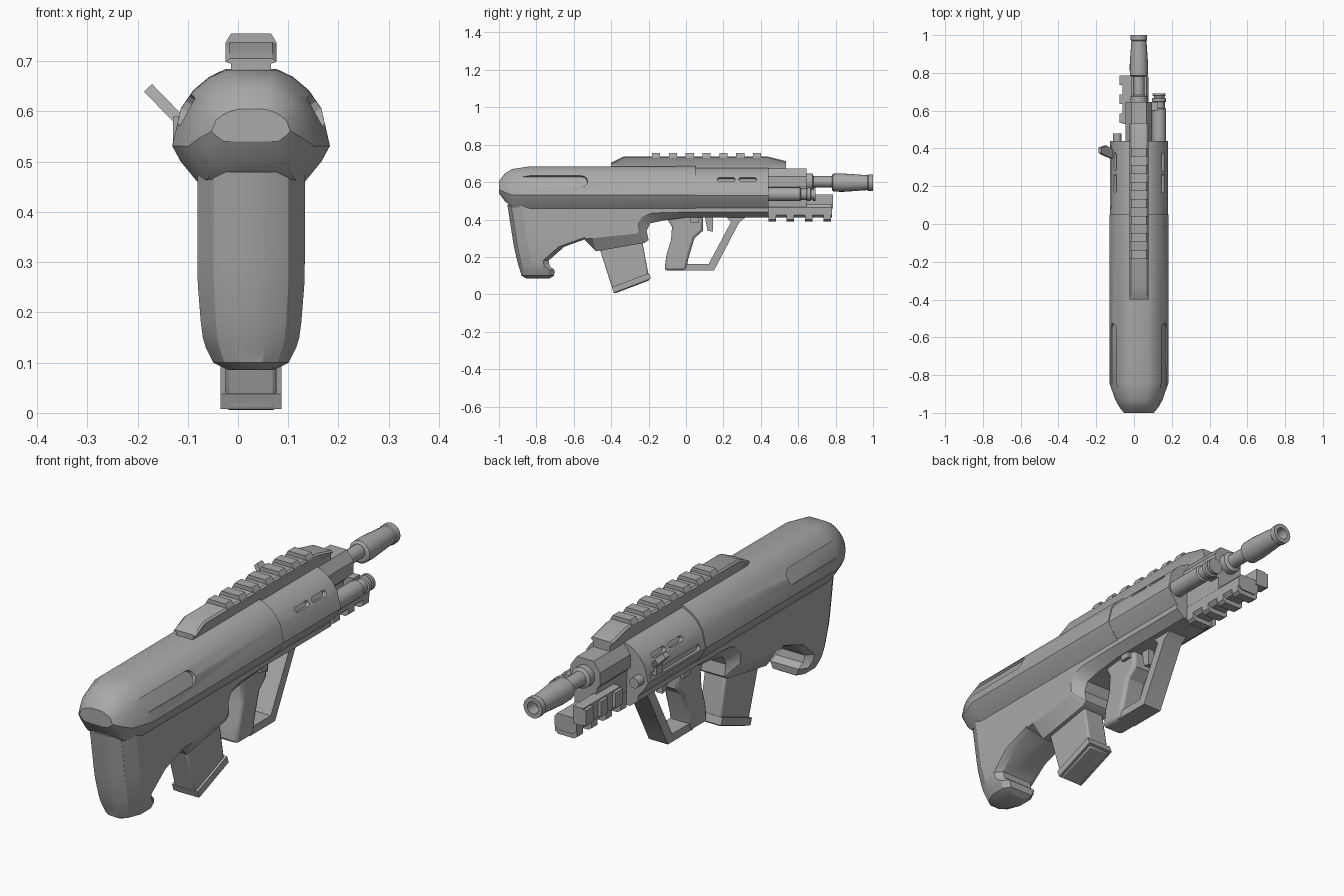
import bpy, bmesh, math
from mathutils import Vector, Matrix

if "Cube" in bpy.data.objects:
    bpy.data.objects.remove(bpy.data.objects["Cube"])

CX = 0.026  # the body sits slightly to the left, the side handle balances it

grey = bpy.data.materials.new("mid grey")
grey.use_nodes = True
grey.diffuse_color = (0.4, 0.4, 0.4, 1)
grey.node_tree.nodes["Principled BSDF"].inputs["Base Color"].default_value = (0.4, 0.4, 0.4, 1)


def finish(obj, angle=28):
    obj.data.polygons.foreach_set("use_smooth", [True] * len(obj.data.polygons))
    obj.data.set_sharp_from_angle(angle=math.radians(angle))


def loft(name, rings, angle=28):
    """Skin a closed solid through rings of equal point count."""
    bm = bmesh.new()
    loops = [[bm.verts.new(p) for p in ring] for ring in rings]
    n = len(loops[0])
    for a, b in zip(loops, loops[1:]):
        for i in range(n):
            j = (i + 1) % n
            bm.faces.new((a[i], a[j], b[j], b[i]))
    bm.faces.new(loops[0])
    bm.faces.new(loops[-1])
    bmesh.ops.recalc_face_normals(bm, faces=bm.faces)
    mesh = bpy.data.meshes.new(name)
    bm.to_mesh(mesh)
    bm.free()
    mesh.materials.append(grey)
    obj = bpy.data.objects.new(name, mesh)
    bpy.context.collection.objects.link(obj)
    obj.location.x = CX
    finish(obj, angle)
    return obj


def plate(name, outline, half, x=0, bevel=0):
    """Side outline in (y, z), extruded across x."""
    obj = loft(name, [[(x + s * half, y, z) for y, z in outline] for s in (-1, 1)])
    if bevel:
        mod = obj.modifiers.new("edge", "BEVEL")
        mod.width, mod.segments, mod.angle_limit = bevel, 2, math.radians(50)
    return obj


def box(name, x0, x1, y0, y1, z0, z1):
    return plate(name, [(y0, z0), (y1, z0), (y1, z1), (y0, z1)], (x1 - x0) / 2, (x0 + x1) / 2)


def bar(name, half_section, y0, y1):
    """Mirrored (x, z) section run along y."""
    sec = half_section + [(-x, z) for x, z in reversed(half_section)]
    return loft(name, [[(x, y, z) for x, z in sec] for y in (y0, y1)])


def turned(name, x, z, profile, sides=20):
    """Round part about a y axis; profile holds (y, radius)."""
    turn = [2 * math.pi * i / sides for i in range(sides)]
    return loft(name, [[(x + r * math.cos(t), y, z + r * math.sin(t)) for t in turn]
                       for y, r in profile])


def pocket(side, x, z, tilt, y0, y1, radius, depth):
    """Cutter: a slot with round ends lying in a tilted side face."""
    out = Vector((math.cos(tilt), 0, math.sin(tilt)))
    up = Vector((-math.sin(tilt), 0, math.cos(tilt)))
    rings = []
    for d, grow in ((-depth, 0.8), (0.08, 1.2)):
        ring = []
        for i in range(14):
            t = math.pi * (i if i < 7 else i - 1) / 6 - math.pi / 2
            y = (y1 - radius if i < 7 else y0 + radius) + math.cos(t) * radius * grow
            p = Vector((x, y, z)) + up * math.sin(t) * radius * grow + out * d
            ring.append((p.x * side, p.y, p.z))
        rings.append(ring)
    return loft("slot_cutter", rings)


def carve(obj, cutters):
    for c in cutters:
        mod = obj.modifiers.new("cut", "BOOLEAN")
        mod.operation, mod.object, mod.solver = "DIFFERENCE", c, "EXACT"
    bpy.context.view_layer.update()
    done = obj.evaluated_get(bpy.context.evaluated_depsgraph_get())
    mesh = bpy.data.meshes.new_from_object(done)
    obj.modifiers.clear()
    obj.data = mesh
    for c in cutters:
        bpy.data.objects.remove(c)
    finish(obj)


# Upper shell: one rounded section, scaled towards the butt
SHELL = [(0.05, 1), (0.083, 0.93), (0.115, 0.81), (0.14, 0.65),
         (0.157, 0.32), (0.14, 0.18), (0.107, 0)]


def shell_ring(y, wide, top, low):
    half = [(x * wide, y, low + k * (top - low)) for x, k in SHELL]
    return half + [(-x, y, z) for x, y, z in reversed(half)]


shell = loft("upper_shell", [shell_ring(*s) for s in (
    (-1, 0.5, 0.605, 0.54), (-0.97, 0.66, 0.645, 0.5), (-0.93, 0.8, 0.67, 0.465),
    (-0.84, 1, 0.683, 0.46), (0.05, 1, 0.685, 0.46))])
carve(shell, [pocket(s, 0.137, 0.605, 0.5, -0.91, -0.52, 0.04, 0.012) for s in (-1, 1)])

fore = loft("fore_shell", [shell_ring(y, 0.98, 0.675, 0.46) for y in (0.045, 0.44)])
vents = [pocket(s, 0.137, 0.62, 0.45, y, y + 0.1, 0.013, 0.03)
         for s in (-1, 1) for y in (0.165, 0.28)]
vents.append(pocket(-1, 0.155, 0.55, 0.2, 0.08, 0.42, 0.014, 0.02))
carve(fore, vents)

# Butt: level slices of (height, back, front, half width)
butt = []
for z, back, front, w in ((0.085, -0.855, -0.73, 0.045), (0.1, -0.88, -0.705, 0.075),
                          (0.13, -0.888, -0.703, 0.09), (0.15, -0.895, -0.728, 0.096),
                          (0.18, -0.903, -0.735, 0.1), (0.255, -0.92, -0.65, 0.106),
                          (0.305, -0.928, -0.51, 0.107), (0.48, -0.955, -0.5, 0.107)):
    half = [(w * 0.3, back), (w * 0.7, back + 0.02), (w, back + 0.075),
            (w, front - 0.03), (w * 0.75, front)]
    butt.append([(x, y, z) for x, y in half] + [(-x, y, z) for x, y in reversed(half)])
loft("butt_stock", butt)

# Lower body with magazine well: outer keel contour and raised side contour
keel = [(-0.54, 0.47), (-0.54, 0.29), (-0.48, 0.23), (-0.22, 0.275), (-0.2, 0.29), (-0.21, 0.34),
        (-0.19, 0.38), (-0.12, 0.395), (0, 0.41), (0.44, 0.41), (0.44, 0.47)]
side = [(-0.54, 0.47), (-0.54, 0.295), (-0.5, 0.3), (-0.26, 0.325), (-0.25, 0.34), (-0.255, 0.38),
        (-0.235, 0.415), (-0.18, 0.435), (0, 0.44), (0.44, 0.44), (0.44, 0.47)]
loft("lower_body", [[(x, y, z) for y, z in line] for x, line in
                    ((-0.107, side), (-0.068, keel), (0.068, keel), (0.107, side))])

# Magazine
plate("magazine", [(-0.47, 0.27), (-0.385, 0.003), (-0.195, 0.075), (-0.235, 0.29)], 0.051, bevel=0.008)
plate("magazine_base", [(-0.397, 0.038), (-0.386, 0.008), (-0.187, 0.084), (-0.198, 0.114)], 0.061)

# Grip, guard and trigger
plate("pistol_grip", [(-0.115, 0.128), (0, 0.128), (0.012, 0.19), (0.045, 0.3), (0.09, 0.34), (0.09, 0.42),
                      (-0.11, 0.42), (-0.075, 0.36), (-0.08, 0.29), (-0.105, 0.21)], 0.05, bevel=0.014)
plate("guard_base", [(-0.02, 0.128), (0.15, 0.128), (0.127, 0.162), (-0.02, 0.162)], 0.045)
plate("front_guard", [(0.15, 0.128), (0.285, 0.385), (0.33, 0.42), (0.21, 0.42), (0.24, 0.385),
                      (0.12, 0.16)], 0.045)
plate("trigger", [(0.1, 0.42), (0.115, 0.34), (0.145, 0.335), (0.145, 0.42)], 0.015)
box("safety_button", -0.065, 0.065, 0.025, 0.07, 0.385, 0.42)

# Top rail: ramped body, flared sides and teeth
for name, line, low in (("rail", [(-0.4, 0.705), (-0.33, 0.738), (0.43, 0.738), (0.535, 0.712)], 0.67),):
    rings = []
    for y, top in line:
        half = [(0.04, low), (0.04, 0.695), (0.051, top - 0.006), (0.043, top)]
        rings.append([(x, y, z) for x, z in half] + [(-x, y, z) for x, z in reversed(half)])
    loft("top_rail", rings)
for i in range(7):
    y = -0.16 + 0.09 * i
    bar(f"top_rail_tooth_{i + 1}", [(0.051, 0.73), (0.051, 0.737), (0.04, 0.755)], y - 0.022, y + 0.022)

# Barrel group
bar("barrel_housing", [(0.05, 0.45), (0.055, 0.56), (0.07, 0.575), (0.07, 0.63), (0.04, 0.672)], 0.43, 0.645)
turned("barrel", 0, 0.602, [(0.63, 0.045), (0.675, 0.045), (0.682, 0.03), (0.79, 0.03)])
turned("muzzle_device", 0, 0.597, [(0.78, 0.038), (0.786, 0.048), (0.84, 0.049), (0.97, 0.04), (0.975, 0.044),
                                   (1, 0.044), (1, 0.026), (0.95, 0.024)])
turned("gas_tube", 0.107, 0.535, [(0.43, 0.037), (0.61, 0.037), (0.615, 0.03), (0.645, 0.03), (0.648, 0.037),
                                  (0.665, 0.037), (0.668, 0.028), (0.678, 0.028), (0.68, 0.035), (0.692, 0.035)])
box("gas_block", 0, 0.1, 0.6, 0.645, 0.52, 0.58)
turned("handle_pivot", -0.115, 0.535, [(0.43, 0.022), (0.48, 0.022)], 14)

# Accessory rails below and beside the barrel
bar("lower_rail", [(0.035, 0.41), (0.052, 0.425), (0.052, 0.465), (0.04, 0.48)], 0.43, 0.78)
box("side_rail", -0.088, -0.04, 0.53, 0.785, 0.46, 0.535)
for i in range(4):
    y = 0.46 + 0.098 * i
    bar(f"lower_rail_tooth_{i + 1}", [(0.038, 0.39), (0.052, 0.4), (0.052, 0.425)], y - 0.02, y + 0.02)
for i in range(3):
    y = 0.56 + 0.1 * i
    box(f"side_rail_tooth_{i + 1}", -0.102, -0.085, y - 0.025, y + 0.025, 0.465, 0.53)

# Charging handle: slanted paddle on the right side, with its stem
paddle = [(0.345, 0), (0.385, 0), (0.415, 0.06), (0.405, 0.1), (0.375, 0.1), (0.36, 0.06)]
lean = Vector((-0.7, 0, 0.72))
thick = Vector((0.72, 0, 0.7)) * 0.011
loft("charging_handle", [[Vector((-0.135, y, 0.575)) + lean * d + thick * s for y, d in paddle]
                         for s in (-1, 1)])
box("handle_stem", -0.155, -0.12, 0.345, 0.385, 0.54, 0.59)
